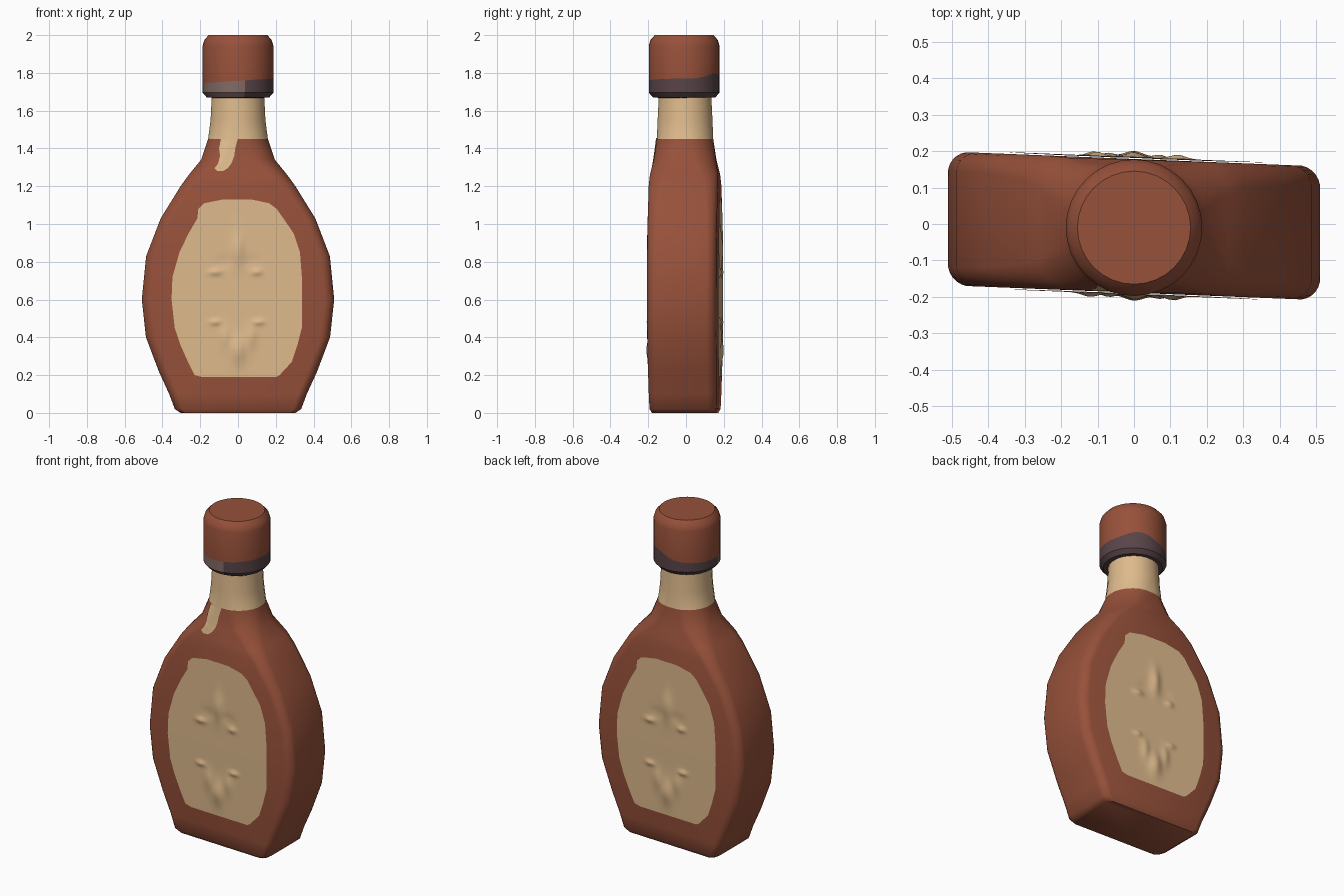
import bpy, bmesh, math
from mathutils import Vector
from mathutils.bvhtree import BVHTree

if "Cube" in bpy.data.objects:
    bpy.data.objects.remove(bpy.data.objects["Cube"])


def material(name, r, g, b):
    m = bpy.data.materials.new(name)
    lin = [(c / 255 / 12.92 if c < 10 else ((c / 255 + .055) / 1.055) ** 2.4) for c in (r, g, b)]
    m.diffuse_color = (*lin, 1)
    m.use_nodes = True
    m.node_tree.nodes["Principled BSDF"].inputs["Base Color"].default_value = m.diffuse_color
    return m


RUST = material("rust_brown", 151, 81, 58)
TAN = material("tan", 222, 186, 140)
DARK = material("dark_plum", 88, 68, 72)
GREY = material("warm_grey", 130, 106, 102)


def finish(bm, name, mats, angle=40):
    me = bpy.data.meshes.new(name)
    bm.to_mesh(me)
    ob = bpy.data.objects.new(name, me)
    bpy.context.collection.objects.link(ob)
    for m in mats:
        me.materials.append(m)
    bpy.ops.object.select_all(action='DESELECT')
    ob.select_set(True)
    bpy.context.view_layer.objects.active = ob
    bpy.ops.object.shade_smooth_by_angle(angle=math.radians(angle))
    return ob


def loft(rings, mat_rule):
    """Skin a stack of rings of points and close both ends."""
    bm = bmesh.new()
    vs = [[bm.verts.new(p) for p in ring] for ring in rings]
    n = len(vs[0])
    for k in range(len(vs) - 1):
        for i in range(n):
            j = (i + 1) % n
            f = bm.faces.new((vs[k][i], vs[k][j], vs[k + 1][j], vs[k + 1][i]))
            f.material_index = mat_rule(k, f.calc_center_median())
    bm.faces.new(vs[0][::-1])
    bm.faces.new(vs[-1])
    return bm


# Bottle body: rounded-rectangle sections turning into a round neck
def section(z, w, d, r, skew):
    pts = []
    for q, (sx, sy) in enumerate(((1, 1), (-1, 1), (-1, -1), (1, -1))):
        for s in range(6):
            a = math.radians(90 * q + 9 + s * 14.4)
            x = sx * (w - min(r, w)) + min(r, w) * math.cos(a)
            y = sy * (d - min(r, d)) + min(r, d) * math.sin(a)
            pts.append((x, y - skew * x - .005, z))
    return pts


profile = [  # z, half width, half depth, corner radius, skew
    (0.0, .305, .165, .04, .04), (.02, .335, .177, .05, .04), (.1, .365, .18, .055, .04),
    (.22, .42, .182, .06, .04), (.4, .488, .183, .06, .04), (.6, .51, .184, .06, .04),
    (.83, .487, .184, .06, .04), (1.03, .41, .184, .065, .04), (1.2, .305, .184, .08, .04),
    (1.26, .262, .182, .1, .03), (1.34, .197, .166, .135, .02), (1.45, .16, .151, .15, 0),
    (1.55, .147, .147, .147, 0), (1.69, .14, .14, .14, 0)]
body = loft([section(*p) for p in profile], lambda k, c: 1 if c.z > 1.45 else 0)
tree = BVHTree.FromBMesh(body)
finish(body, "bottle_body", (RUST, TAN))
body.free()


# Thin decals dropped onto the body surface; side = 1 front, -1 back
def decal(name, rows, side, nu, nv, relief=lambda x, z: 0):
    bm = bmesh.new()
    grid = []
    z0, z1 = rows[0][0], rows[-1][0]
    for v in range(nv + 1):
        z = z0 + (z1 - z0) * v / nv
        k = max(i for i in range(len(rows) - 1) if rows[i][0] <= z + 1e-6)
        a, b = rows[k], rows[k + 1]
        t = (z - a[0]) / (b[0] - a[0])
        xl, xr = a[1] + (b[1] - a[1]) * t, a[2] + (b[2] - a[2]) * t
        line = []
        for u in range(nu + 1):
            x = xl + (xr - xl) * u / nu
            hit = tree.ray_cast(Vector((side * x, -side, z)), Vector((0, side, 0)))[0]
            line.append(bm.verts.new((side * x, hit.y - side * (.005 + relief(x, z)), z)))
        grid.append(line)
    for v in range(nv):
        for u in range(nu):
            bm.faces.new((grid[v][u], grid[v][u + 1], grid[v + 1][u + 1], grid[v + 1][u]))
    finish(bm, name, (TAN,), 60)
    bm.free()


# Worn abstract relief: soft bumps and dents (x, z, x radius, z radius, height)
bumps = [(0, .86, .03, .08, .014), (-.12, .745, .03, .016, .012), (.1, .745, .022, .016, .012),
         (-.07, .8, .04, .03, -.004), (.07, .8, .04, .03, -.004), (0, .33, .04, .07, .018),
         (-.07, .4, .025, .06, .01), (.07, .4, .025, .06, .01), (-.12, .48, .025, .014, .012),
         (.11, .48, .025, .014, .012)]


def relief(x, z):
    return max(-.003, sum(h * math.exp(-((x - a) / p) ** 2 - ((z - b) / q) ** 2)
                          for a, b, p, q, h in bumps))


label_rows = [(.19, -.19, .2), (.2, -.23, .22), (.27, -.265, .285), (.36, -.305, .315),
              (.45, -.335, .338), (.6, -.352, .34), (.72, -.347, .338), (.85, -.31, .328),
              (.95, -.262, .295), (1.03, -.215, .24), (1.08, -.21, .205), (1.11, -.18, .165),
              (1.13, -.08, .07)]
decal("front_label", label_rows, 1, 48, 94, relief)
decal("back_label", label_rows, -1, 48, 94, relief)

# Drip running down from the neck at the front
decal("neck_drip", [(1.28, -.11, -.08), (1.295, -.125, -.055), (1.32, -.105, -.035),
                    (1.36, -.095, -.02), (1.4, -.1, -.015), (1.455, -.09, 0)], 1, 6, 24)


# Cap with a dark, uneven lower band
N = 32


def cap_ring(r, z, wavy=False):
    pts = []
    for i in range(N):
        a = 2 * math.pi * i / N
        lift = .0
        if wavy:
            lift = .012 * math.cos(a) + .035 * max(0, math.cos(a - 1.1)) ** 8
        pts.append((r * math.cos(a), r * math.sin(a) - .01, z + lift))
    return pts


def cap_colour(k, c):
    if k > 2:
        return 0
    return 2 if c.y < -.03 and c.x < .04 else 1


cap = loft([cap_ring(.135, 1.668), cap_ring(.165, 1.67), cap_ring(.187, 1.695),
            cap_ring(.187, 1.758, True), cap_ring(.187, 1.945), cap_ring(.178, 1.975),
            cap_ring(.155, 2.0)], cap_colour)
finish(cap, "cap", (RUST, DARK, GREY))
cap.free()
